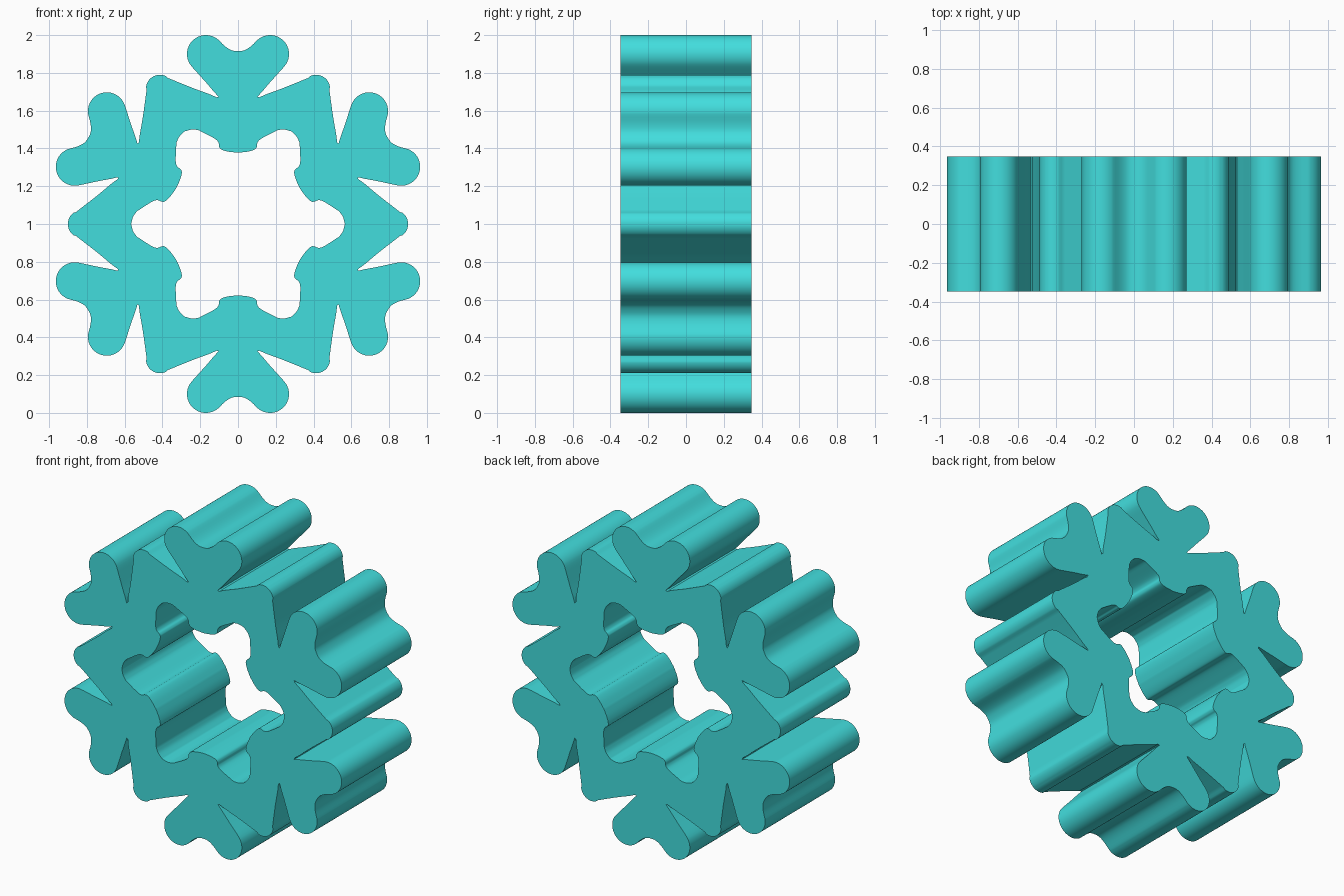
import bpy, bmesh, math

if "Cube" in bpy.data.objects:
    bpy.data.objects.remove(bpy.data.objects["Cube"])

DEPTH = 0.695
CENTRE_Z = 1.0


def smooth(points, steps=5):
    """Catmull-Rom curve through an open list of points."""
    pts = [points[0]] + points + [points[-1]]
    out = []
    for i in range(1, len(pts) - 2):
        p0, p1, p2, p3 = pts[i - 1:i + 3]
        for s in range(steps):
            t = s / steps
            out.append(tuple(
                0.5 * (2 * b + (c - a) * t + (2 * a - 5 * b + 4 * c - d) * t ** 2
                       + (3 * b - a - 3 * c + d) * t ** 3)
                for a, b, c, d in zip(p0, p1, p2, p3)))
    out.append(points[-1])
    return out


def polar(radius, degrees, cx=0.0, cy=0.0):
    a = math.radians(degrees)
    return (cx + radius * math.cos(a), cy + radius * math.sin(a))


def six_fold(half):
    """Mirror a half sector (arm axis up, right side) and repeat it six times."""
    sector = [(-x, y) for x, y in reversed(half[1:-1])] + half
    loop = []
    for k in range(6):
        a = math.radians(-60 * k)
        loop += [(x * math.cos(a) - y * math.sin(a),
                  x * math.sin(a) + y * math.cos(a)) for x, y in sector]
    return loop


# Outer outline: forked arm, sharp notch, rounded point between the arms
lobe = [polar(0.1, d, 0.17, 0.90) for d in range(130, -45, -10)]
outer = [(0, 0.915), (0.035, 0.92), (0.07, 0.942)] + lobe
outer = smooth([(-0.035, 0.92)] + outer, 3)[3:]
outer += smooth([(0.235, 0.822), (0.17, 0.75), (0.13, 0.703), (0.102, 0.673)])
outer += smooth([(0.108, 0.668), (0.15, 0.687), (0.24, 0.72), (0.375, 0.775)])[1:]
outer += [polar(0.075, d, 0.413, 0.715) for d in range(112, 59, -8)]
outer += [polar(0.9, 60)]

# Inner outline: shallow pad facing the centre, rounded pocket between pads
inner = smooth([(0, 0.378), (0.05, 0.383), (0.088, 0.394), (0.1, 0.41),
                (0.103, 0.43), (0.125, 0.453), (0.205, 0.495)])
inner += smooth([(0.215, 0.498), (0.245, 0.5), polar(0.566, 60)])

# Snowflake ring
curve = bpy.data.curves.new("snowflake_outline", 'CURVE')
curve.dimensions = '2D'
curve.fill_mode = 'BOTH'
curve.extrude = DEPTH / 2
for half in (outer, inner):
    loop = six_fold(half)
    spline = curve.splines.new('POLY')
    spline.points.add(len(loop) - 1)
    for p, (x, y) in zip(spline.points, loop):
        p.co = (x, y, 0, 1)
    spline.use_cyclic_u = True

flake = bpy.data.objects.new("snowflake", curve)
bpy.context.collection.objects.link(flake)
flake.rotation_euler = (math.pi / 2, 0, 0)
flake.location.z = CENTRE_Z
bpy.context.view_layer.objects.active = flake
flake.select_set(True)
bpy.ops.object.convert(target='MESH')
flake = bpy.context.view_layer.objects.active
bpy.ops.object.transform_apply(location=True, rotation=True, scale=True)

# Weld caps to the walls
bm = bmesh.new()
bm.from_mesh(flake.data)
bmesh.ops.remove_doubles(bm, verts=bm.verts, dist=0.0005)
bmesh.ops.recalc_face_normals(bm, faces=bm.faces)
bm.to_mesh(flake.data)
bm.free()
bpy.ops.object.shade_smooth_by_angle(angle=math.radians(35))

# Turquoise colour
mat = bpy.data.materials.new("turquoise")
mat.diffuse_color = (0.055, 0.73, 0.73, 1)
mat.use_nodes = True
mat.node_tree.nodes["Principled BSDF"].inputs["Base Color"].default_value = mat.diffuse_color
flake.data.materials.clear()
flake.data.materials.append(mat)
